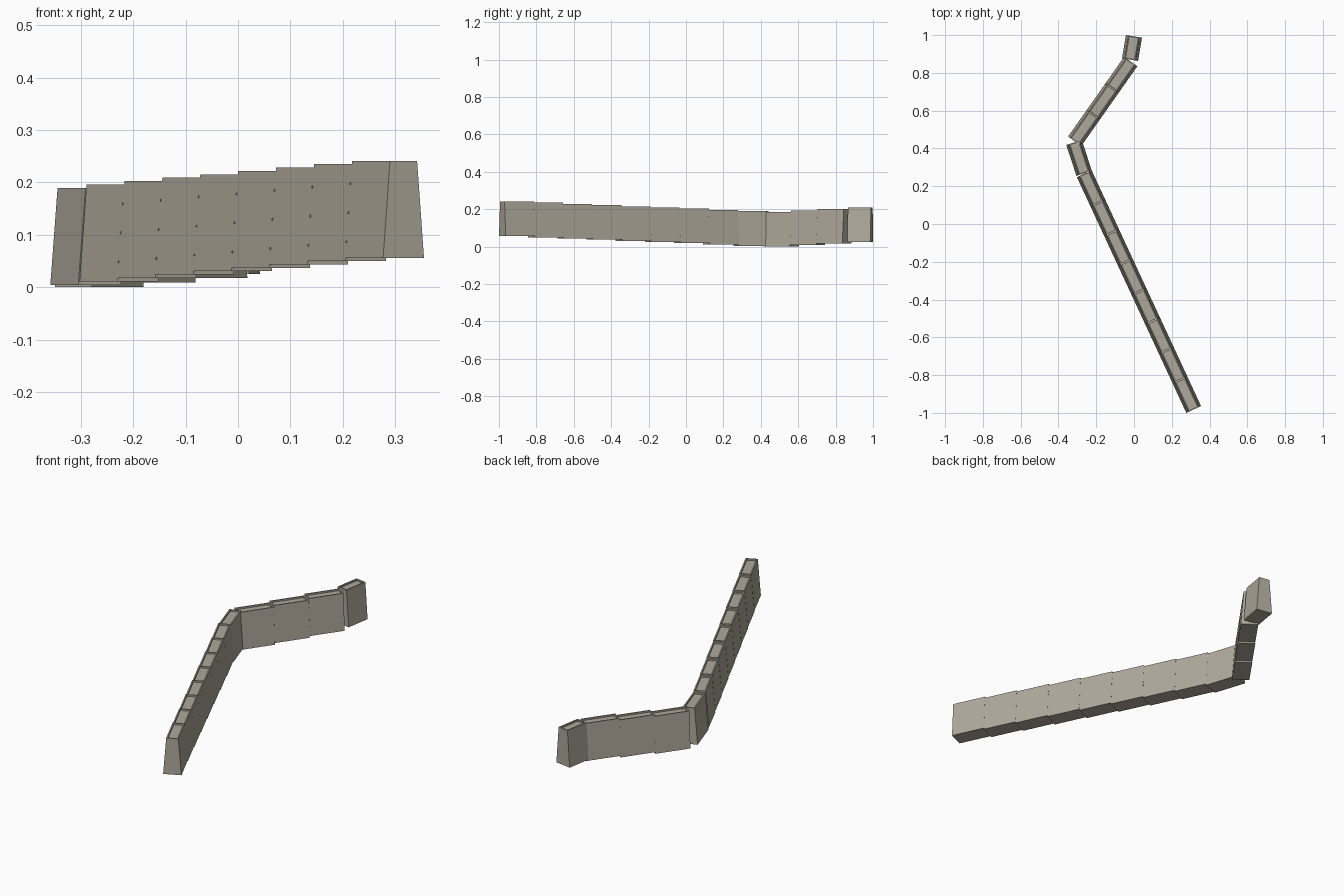
import bpy, bmesh, math
from mathutils import Vector, Matrix

cube = bpy.data.objects.get("Cube")
if cube:
    bpy.data.objects.remove(cube, do_unlink=True)

BASE, TOP, HEIGHT, LENGTH = 0.086, 0.057, 0.185, 0.172
RIM, DEPTH = 0.009, 0.008

stone = bpy.data.materials.new("warm_grey_concrete")
color = (0.43, 0.395, 0.325, 1)
stone.use_nodes = True
stone.diffuse_color = color
bsdf = stone.node_tree.nodes["Principled BSDF"]
bsdf.inputs["Base Color"].default_value = color
bsdf.inputs["Roughness"].default_value = 0.9


def finish(bm, name, matrix):
    bmesh.ops.recalc_face_normals(bm, faces=bm.faces)
    mesh = bpy.data.meshes.new(name)
    bm.to_mesh(mesh)
    bm.free()
    mesh.materials.append(stone)
    obj = bpy.data.objects.new(name, mesh)
    obj.matrix_world = matrix
    bpy.context.collection.objects.link(obj)


# Tapered block along local +y with a shallow recess in its top
def block(name, matrix, length):
    bm = bmesh.new()
    bmesh.ops.create_cube(bm, size=1)
    for v in bm.verts:
        width = TOP if v.co.z > 0 else BASE
        v.co = ((v.co.x * width), (v.co.y + 0.5) * length, (v.co.z + 0.5) * HEIGHT)
    bm.normal_update()
    lid = max(bm.faces, key=lambda f: f.calc_center_median().z)
    bmesh.ops.inset_region(bm, faces=[lid], thickness=RIM)
    floor = bmesh.ops.extrude_face_region(bm, geom=[lid])["geom"]
    bmesh.ops.translate(bm, vec=(0, 0, -DEPTH),
                        verts=[g for g in floor if isinstance(g, bmesh.types.BMVert)])
    if lid.is_valid:
        bmesh.ops.delete(bm, geom=[lid], context='FACES_ONLY')
    finish(bm, name, matrix)


# Tiny fixing studs on both sloping sides of a joint
def studs(name, matrix, levels):
    bm = bmesh.new()
    for level in levels:
        half = (BASE + (TOP - BASE) * level) / 2
        place = Matrix.Translation((0, 0, level * HEIGHT)) @ Matrix.Rotation(math.pi / 2, 4, 'Y')
        bmesh.ops.create_cone(bm, cap_ends=True, segments=8, radius1=0.0025, radius2=0.0025,
                              depth=2 * half + 0.003, matrix=place)
    finish(bm, name, matrix)


# A straight, stepped run of blocks
def run(name, start, heading, count, rise, levels=(), length=LENGTH):
    direction = Vector(heading).normalized()
    turn = Matrix.Rotation(math.atan2(-direction.x, direction.y), 4, 'Z')
    for i in range(count):
        flat = Vector(start[:2]) + direction * length * i
        matrix = Matrix.Translation((flat.x, flat.y, start[2] + rise * i)) @ turn
        block(f"{name}_block_{i + 1}", matrix, length)
        if i and levels:
            studs(f"{name}_studs_{i}", matrix, levels)


run("long_wall", (0.316, -0.982, 0.056), (-0.421, 0.907), 8, -0.0064, (0.2, 0.5, 0.8))
run("corner_wall", (-0.264, 0.268, 0.004), (-0.31, 0.95), 1, 0)
run("short_wall", (-0.314, 0.438, 0), (0.575, 0.818), 3, 0.0085, (0.25, 0.75))
run("end_wall", (-0.021, 0.87, 0.025), (0.165, 0.986), 1, 0, length=0.125)
